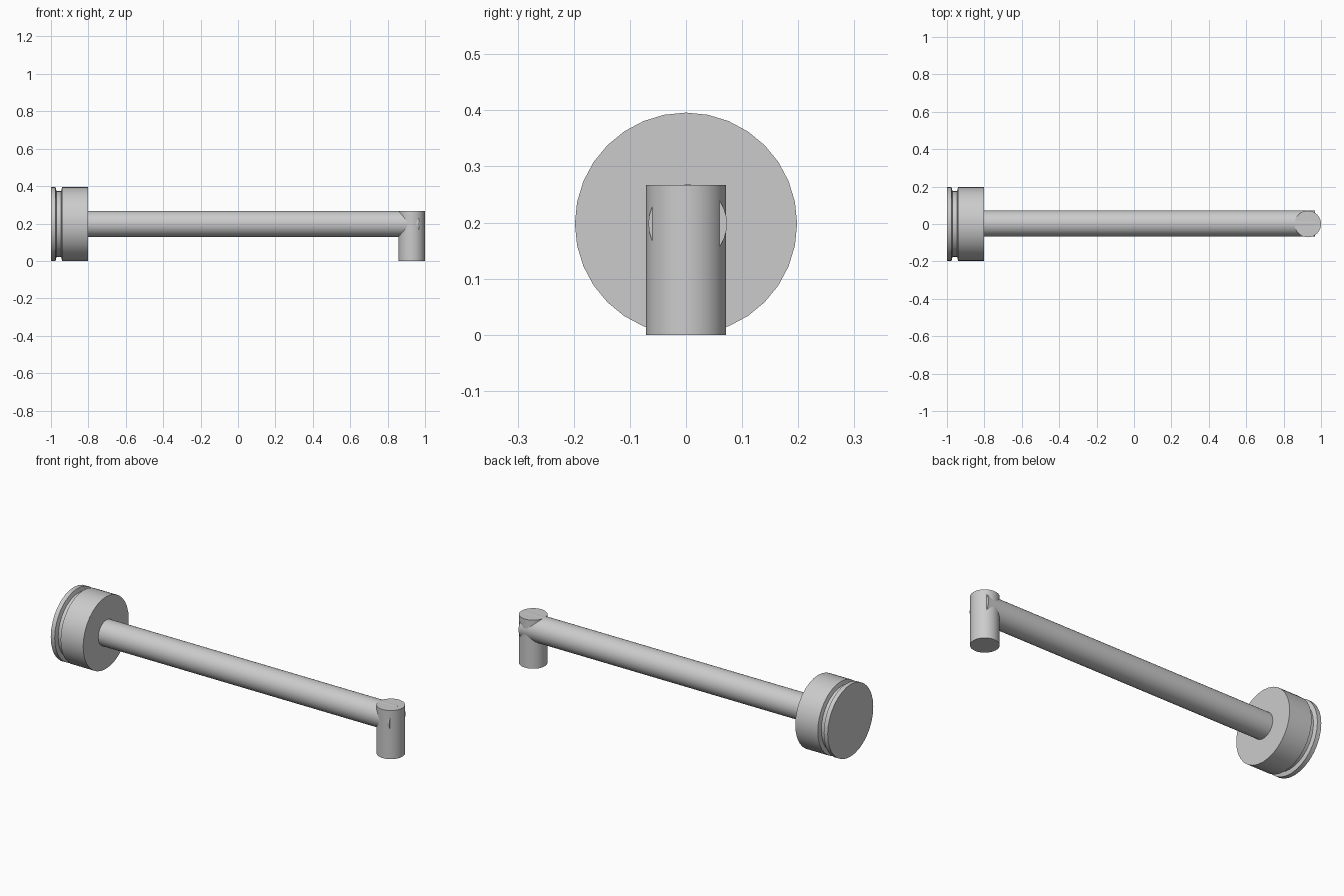
import bpy, bmesh, math
from mathutils import Matrix

cube = bpy.data.objects.get("Cube")
if cube:
    bpy.data.objects.remove(cube, do_unlink=True)

AXIS_Z = 0.198
GREY = (0.6, 0.6, 0.6, 1)

metal = bpy.data.materials.new("brushed grey")
metal.use_nodes = True
metal.diffuse_color = GREY
metal.node_tree.nodes["Principled BSDF"].inputs["Base Color"].default_value = GREY


def turned_part(name, profile, matrix, sides=32):
    """Closed lathe part from (distance along axis, radius) pairs."""
    bm = bmesh.new()
    rings = []
    for along, radius in profile:
        rings.append([bm.verts.new((radius * math.cos(2 * math.pi * i / sides),
                                    radius * math.sin(2 * math.pi * i / sides),
                                    along)) for i in range(sides)])
    for low, high in zip(rings, rings[1:]):
        for i in range(sides):
            j = (i + 1) % sides
            bm.faces.new((low[i], low[j], high[j], high[i]))
    bm.faces.new(rings[0][::-1])
    bm.faces.new(rings[-1])
    bm.transform(matrix)
    bmesh.ops.recalc_face_normals(bm, faces=bm.faces[:])
    mesh = bpy.data.meshes.new(name)
    bm.to_mesh(mesh)
    bm.free()
    mesh.materials.append(metal)
    obj = bpy.data.objects.new(name, mesh)
    bpy.context.collection.objects.link(obj)
    bpy.ops.object.select_all(action='DESELECT')
    obj.select_set(True)
    bpy.context.view_layer.objects.active = obj
    bpy.ops.object.shade_smooth_by_angle(angle=math.radians(30))
    return obj


along_x = Matrix.Rotation(math.pi / 2, 4, 'Y')

# Wall flange with a groove near its back
turned_part("wall_flange",
            [(-1, 0.198), (-0.976, 0.198), (-0.97, 0.176),
             (-0.946, 0.176), (-0.94, 0.198), (-0.803, 0.198)],
            Matrix.Translation((0, 0, AXIS_Z)) @ along_x)

# Horizontal arm, its end poking slightly through the outlet
turned_part("arm", [(-0.81, 0.07), (0.967, 0.07)],
            Matrix.Translation((0, 0.003, AXIS_Z)) @ along_x)

# Downward outlet
turned_part("outlet", [(0, 0.071), (0.267, 0.071)],
            Matrix.Translation((0.929, 0, 0)))
